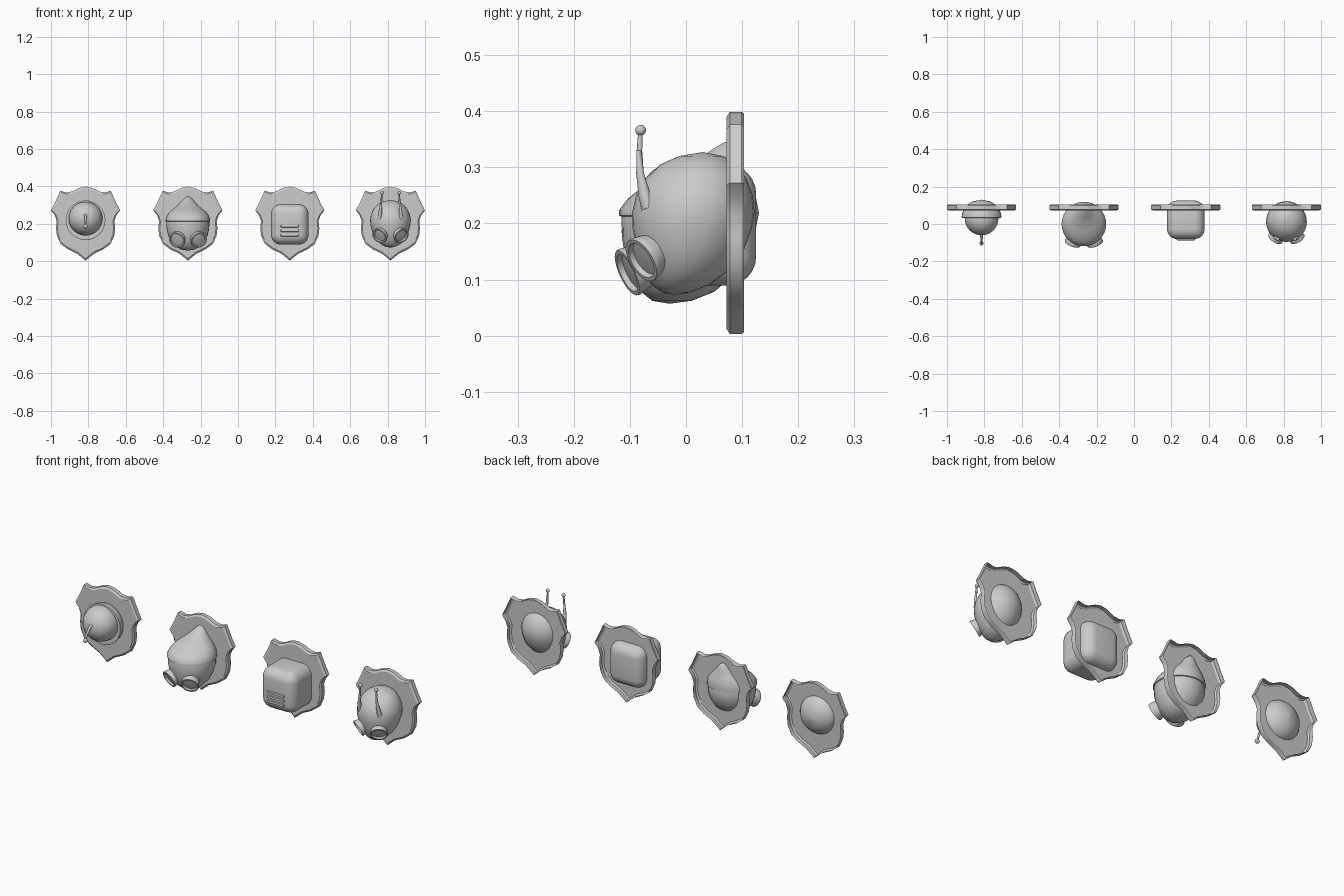
import bpy, bmesh, math
from mathutils import Vector, Matrix

if "Cube" in bpy.data.objects:
    bpy.data.objects.remove(bpy.data.objects["Cube"])


def finish(bm, name, angle=40):
    bmesh.ops.recalc_face_normals(bm, faces=bm.faces)
    me = bpy.data.meshes.new(name)
    bm.to_mesh(me)
    bm.free()
    ob = bpy.data.objects.new(name, me)
    bpy.context.collection.objects.link(ob)
    bpy.ops.object.select_all(action='DESELECT')
    ob.select_set(True)
    bpy.context.view_layer.objects.active = ob
    bpy.ops.object.shade_smooth_by_angle(angle=math.radians(angle))
    return ob


def add_loops(bm, loops, close=True):
    """Bridge successive rings of points with quads."""
    rows = [[bm.verts.new(p) for p in ring] for ring in loops]
    n = len(rows[0])
    for a, b in zip(rows, rows[1:]):
        for i in range(n):
            j = (i + 1) % n
            bm.faces.new((a[i], a[j], b[j], b[i]))
    return rows


def lathe(name, rings, mat=Matrix(), n=32, angle=40):
    """Rings are (radius, height, y shift) revolved round local z."""
    bm = bmesh.new()
    loops = []
    for r, z, y in rings:
        r = max(r, 0.0005)
        loops.append([mat @ Vector((r * math.cos(2 * math.pi * i / n),
                                    y + r * math.sin(2 * math.pi * i / n), z)) for i in range(n)])
    rows = add_loops(bm, loops)
    bm.faces.new(rows[0])
    bm.faces.new(rows[-1])
    return finish(bm, name, angle)


def ball(name, loc, scale):
    bm = bmesh.new()
    bmesh.ops.create_uvsphere(bm, u_segments=32, v_segments=20, radius=1)
    bmesh.ops.scale(bm, vec=scale, verts=bm.verts)
    bmesh.ops.translate(bm, vec=loc, verts=bm.verts)
    return finish(bm, name)


def rounded_box(name, loc, size, bevel, seg):
    bm = bmesh.new()
    bmesh.ops.create_cube(bm, size=1)
    bmesh.ops.scale(bm, vec=size, verts=bm.verts)
    bmesh.ops.bevel(bm, geom=bm.edges[:], offset=bevel, segments=seg, affect='EDGES', profile=0.5)
    bmesh.ops.translate(bm, vec=loc, verts=bm.verts)
    return finish(bm, name)


def along(loc, direction):
    q = Vector(direction).to_track_quat('Z', 'Y')
    return Matrix.Translation(loc) @ q.to_matrix().to_4x4()


def goggle(name, rim, normal, r, depth):
    # flared tube with recessed lens, origin at the rim centre
    lathe(name, [(r * .8, -depth, 0), (r * .92, -depth * .4, 0), (r, -.004, 0), (r * .97, 0, 0),
                 (r * .8, 0, 0), (r * .76, -.01, 0), (0, -.007, 0)], along(rim, normal), 24, 35)


def stalk(name, pts, radii, tip_r):
    # tapered antenna following points, with a ball on the end
    bm = bmesh.new()
    loops = []
    for i, p in enumerate(pts):
        d = Vector(pts[min(i + 1, len(pts) - 1)]) - Vector(pts[max(i - 1, 0)])
        m = along(p, d)
        loops.append([m @ Vector((radii[i] * math.cos(k * math.pi / 6),
                                  radii[i] * math.sin(k * math.pi / 6), 0)) for k in range(12)])
    rows = add_loops(bm, loops)
    bm.faces.new(rows[0])
    bm.faces.new(rows[-1])
    finish(bm, name)
    ball(name + "_tip", pts[-1], (tip_r,) * 3)


X = (-.815, -.268, .277, .815)

# shields: open-backed plates with a bevelled front
half = [(0, .399), (.035, .392), (.075, .372), (.105, .368), (.135, .376), (.165, .31), (.185, .272),
        (.165, .247), (.154, .215), (.158, .175), (.153, .135), (.133, .092), (.095, .064),
        (.045, .04), (.02, .02), (0, .003)]
outline = half + [(-x, z) for x, z in half[-2:0:-1]]
for k, cx in enumerate(X):
    bm = bmesh.new()
    loops = []
    for y, s in ((.103, .985), (.099, 1), (.078, 1), (.072, .95)):
        loops.append([(cx + x * s, y, .2 + (z - .2) * s) for x, z in outline])
    rows = add_loops(bm, loops)
    bm.faces.new(rows[-1])
    finish(bm, f"shield_{k + 1}", 30)

# head 1: round face in a bowl helmet, with a drooping antenna
cx = X[0]
ball("round_face", (cx, .03, .228), (.09, .09, .09))
lathe("bowl_helmet", [(0, -.085, 0), (.05, -.075, 0), (.08, -.055, 0), (.095, -.035, 0), (.103, -.012, 0),
                      (.106, .003, 0), (.106, .01, 0), (.1, .012, 0), (.086, .008, 0)],
      along((cx, .045, .219), (0, -1, 0)))
stalk("droop_antenna", [(cx, -.045, .25), (cx, -.07, .238), (cx, -.092, .215), (cx, -.104, .186)],
      [.009, .007, .005, .005], .011)

# head 2: pointed cap over a round jaw, with goggles
cx = X[1]
place = Matrix.Translation((cx, 0, 0))
lathe("jaw", [(0, .057, -.03), (.035, .062, -.025), (.065, .078, -.015), (.09, .105, -.008),
              (.106, .14, -.003), (.114, .175, 0), (.115, .21, 0), (.108, .235, 0)], place)
lathe("pointed_cap", [(.11, .21, 0), (.119, .214, 0), (.119, .224, 0), (.111, .245, .008),
                      (.096, .265, .018), (.075, .282, .033), (.053, .3, .05), (.036, .318, .062),
                      (.022, .334, .072), (.01, .344, .077), (0, .347, .078)], place)
for s, side in ((-1, "left"), (1, "right")):
    goggle(f"goggle_{side}", (cx + s * .06, -.105, .112), (s * .32, -.87, -.4), .045, .055)

# head 3: rounded block with a slatted mouth
cx = X[2]
rounded_box("block_head", (cx, .0225, .197), (.2, .205, .216), .052, 6)
for i in range(3):
    rounded_box(f"mouth_slat_{i + 1}", (cx, -.079, .187 - i * .024), (.098, .016, .013), .004, 2)

# head 4: egg head with slanted eyes and two antennae
cx = X[3]
lathe("egg_head", [(0, .073, -.02), (.025, .077, -.018), (.05, .09, -.01), (.075, .115, 0),
                   (.095, .15, .007), (.106, .19, .011), (.109, .22, .013), (.104, .25, .015),
                   (.09, .28, .018), (.068, .305, .022), (.04, .32, .027), (0, .327, .03)],
      Matrix.Translation((cx, 0, 0)))
for s, side in ((-1, "left"), (1, "right")):
    goggle(f"eye_{side}", (cx + s * .06, -.08, .134), (s * .48, -.75, -.46), .043, .04)
    stalk(f"antenna_{side}", [(cx + s * .057, -.066, .228), (cx + s * .056, -.074, .25),
                              (cx + s * .052, -.082, .29), (cx + s * .048, -.083, .33),
                              (cx + s * .046, -.081, .366)],
          [.014, .011, .007, .005, .004], .0095)
